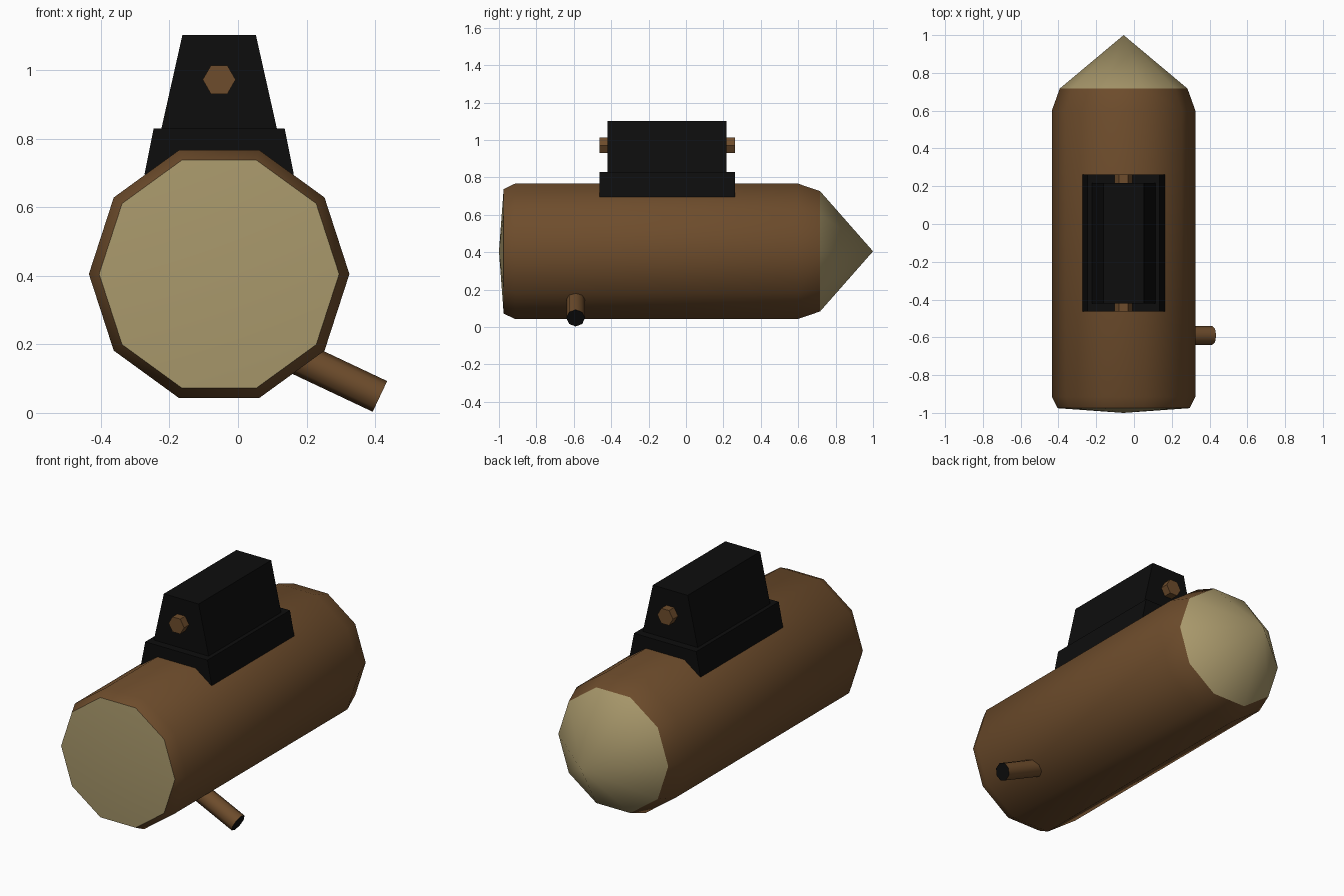
import bpy, bmesh
from math import sin, cos, pi, radians
from mathutils import Vector, Matrix

if "Cube" in bpy.data.objects:
    bpy.data.objects.remove(bpy.data.objects["Cube"])

CX, CZ = -0.055, 0.405


def material(name, rgb):
    m = bpy.data.materials.new(name)
    m.diffuse_color = (*rgb, 1)
    m.use_nodes = True
    m.node_tree.nodes["Principled BSDF"].inputs["Base Color"].default_value = m.diffuse_color
    return m


BROWN = material("brown", (0.155, 0.073, 0.025))
TAN = material("tan", (0.40, 0.32, 0.15))
BLACK = material("black", (0.004, 0.004, 0.004))


def finish(name, bm, mats, smooth=None):
    bmesh.ops.recalc_face_normals(bm, faces=bm.faces)
    me = bpy.data.meshes.new(name)
    bm.to_mesh(me)
    bm.free()
    for m in mats:
        me.materials.append(m)
    ob = bpy.data.objects.new(name, me)
    bpy.context.collection.objects.link(ob)
    if smooth:
        bpy.ops.object.select_all(action='DESELECT')
        ob.select_set(True)
        bpy.context.view_layer.objects.active = ob
        bpy.ops.object.shade_smooth_by_angle(angle=radians(smooth))
    return ob


def lathe(name, profile, sides, mat, smooth=None):
    """Surface of revolution about the y axis through the body centre; profile is (y, radius)."""
    bm = bmesh.new()
    rings = []
    for y, r in profile:
        n = sides if r > 0 else 1
        rings.append([bm.verts.new((CX + r * cos(2 * pi * i / sides), y,
                                    CZ + r * sin(2 * pi * i / sides))) for i in range(n)])
    for a, b in zip(rings, rings[1:]):
        for i in range(sides):
            j = (i + 1) % sides
            quad = [a[i % len(a)], a[j % len(a)], b[j % len(b)], b[i % len(b)]]
            bm.faces.new(list(dict.fromkeys(quad)))
    return finish(name, bm, [mat], smooth)


def rod(name, start, end, radius, sides, mats, smooth=None, turn=0.0):
    """Capped cylinder; a second material colours the far end."""
    start, end = Vector(start), Vector(end)
    axis = end - start
    bm = bmesh.new()
    mat = (Matrix.Translation((start + end) / 2)
           @ axis.to_track_quat('Z', 'Y').to_matrix().to_4x4()
           @ Matrix.Rotation(turn, 4, 'Z'))
    bmesh.ops.create_cone(bm, cap_ends=True, segments=sides, radius1=radius,
                          radius2=radius, depth=axis.length, matrix=mat)
    bm.normal_update()
    if len(mats) > 1:
        for f in bm.faces:
            if f.normal.dot(axis.normalized()) > 0.9:
                f.material_index = 1
    return finish(name, bm, mats, smooth)


def tapered_block(name, y0, y1, z0, z1, half_bottom, half_top):
    """Trapezoid in x/z extruded along y."""
    bm = bmesh.new()
    outline = [(-half_bottom, z0), (half_bottom, z0), (half_top, z1), (-half_top, z1)]
    face = bm.faces.new([bm.verts.new((CX + x, y0, z)) for x, z in outline])
    ext = bmesh.ops.extrude_face_region(bm, geom=[face])
    verts = [g for g in ext["geom"] if isinstance(g, bmesh.types.BMVert)]
    bmesh.ops.translate(bm, verts=verts, vec=(0, y1 - y0, 0))
    return finish(name, bm, [BLACK])


# Ten-sided barrel with its blunt front cap and pointed rear cap
lathe("barrel", [(-0.975, 0.35), (-0.915, 0.38), (0.60, 0.38), (0.717, 0.338)], 10, BROWN, 40)
lathe("front_cap", [(-1.0, 0), (-0.975, 0.35)], 10, TAN, 60)
lathe("rear_cap", [(0.717, 0.338), (1.0, 0)], 10, TAN, 60)

# Stepped mount on top
tapered_block("mount_base", -0.463, 0.262, 0.695, 0.83, 0.218, 0.191)
tapered_block("mount_top", -0.42, 0.217, 0.80, 1.103, 0.175, 0.107)

# Hexagonal pegs on both ends of the mount
for label, y0, y1 in (("front", -0.40, -0.463), ("rear", 0.20, 0.262)):
    rod(label + "_peg", (CX, y0, 0.972), (CX, y1, 0.972), 0.048, 6, [BROWN], turn=pi / 2)

# Angled outlet pipe with a dark open end
rod("outlet_pipe", (0.13, -0.59, 0.182), (0.414, -0.59, 0.048), 0.0495, 8, [BROWN, BLACK], 50)
